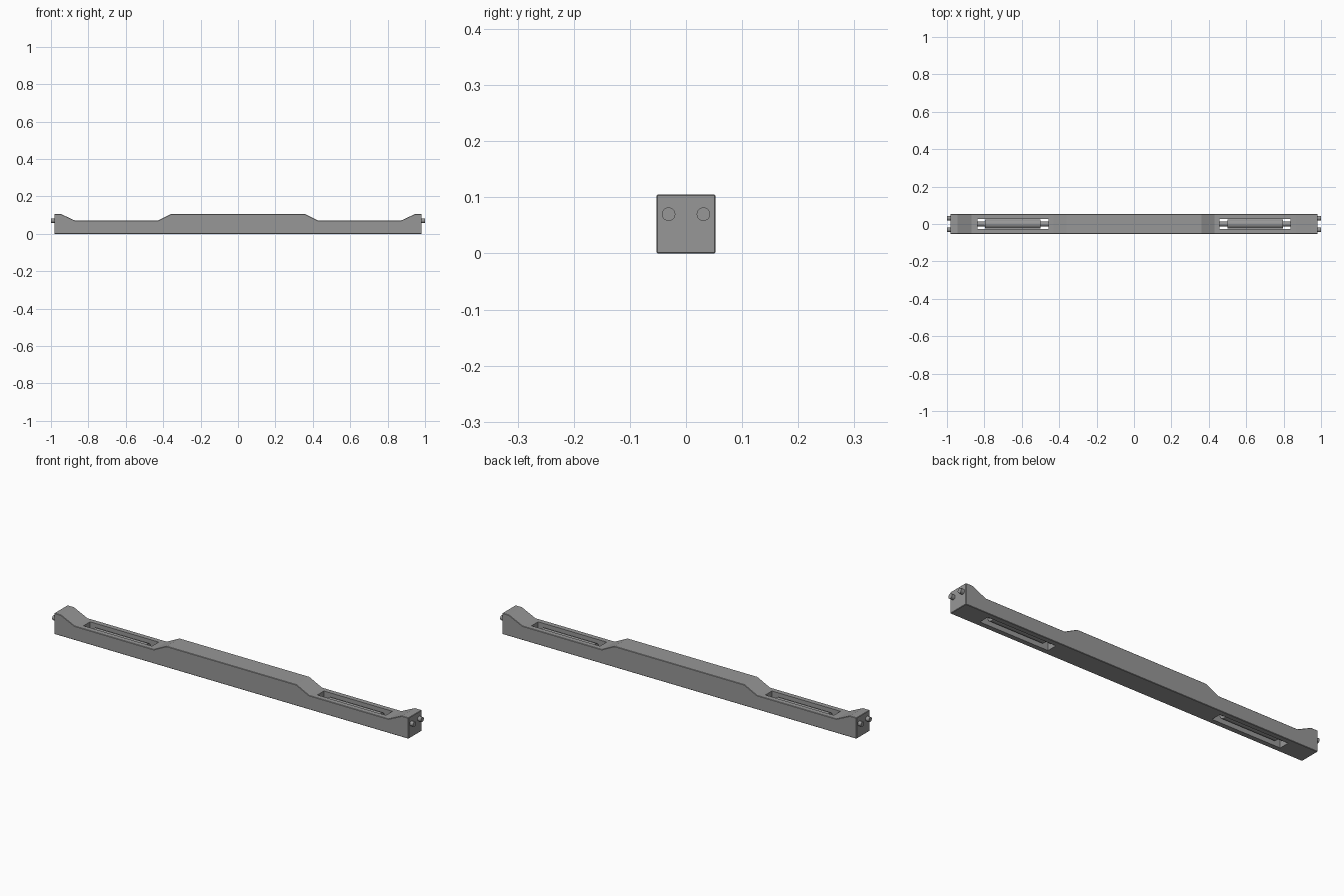
import bpy, bmesh
from math import pi

if "Cube" in bpy.data.objects:
    bpy.data.objects.remove(bpy.data.objects["Cube"])

dark = bpy.data.materials.new("dark_grey")
dark.diffuse_color = (0.31, 0.31, 0.31, 1)
dark.use_nodes = True
dark.node_tree.nodes["Principled BSDF"].inputs["Base Color"].default_value = dark.diffuse_color

def cylinder(name, loc, r, length, sides=24):
    bpy.ops.mesh.primitive_cylinder_add(vertices=sides, radius=r, depth=length,
                                        location=loc, rotation=(0, pi / 2, 0))
    ob = bpy.context.object
    ob.name = name
    ob.data.materials.append(dark)
    bpy.ops.object.shade_smooth_by_angle()
    return ob

def box(name, loc, size):
    bpy.ops.mesh.primitive_cube_add(size=1, location=loc)
    ob = bpy.context.object
    ob.name = name
    ob.scale = size
    ob.data.materials.append(dark)
    return ob

def apply(ob, mod):
    bpy.context.view_layer.objects.active = ob
    bpy.ops.object.modifier_apply(modifier=mod.name)

# Beam: side profile extruded across the width
half = [(0.982, 0), (0.982, 0.105), (0.945, 0.105), (0.87, 0.07), (0.43, 0.07), (0.36, 0.105)]
profile = half + [(-x, z) for x, z in reversed(half)]
W = 0.0525
bm = bmesh.new()
face = bm.faces.new([bm.verts.new((x, -W, z)) for x, z in profile])
ext = bmesh.ops.extrude_face_region(bm, geom=[face])
bmesh.ops.translate(bm, vec=(0, 2 * W, 0),
                    verts=[g for g in ext["geom"] if isinstance(g, bmesh.types.BMVert)])
bmesh.ops.recalc_face_normals(bm, faces=bm.faces)
mesh = bpy.data.meshes.new("beam")
bm.to_mesh(mesh)
bm.free()
mesh.materials.append(dark)
beam = bpy.data.objects.new("beam", mesh)
bpy.context.collection.objects.link(beam)

# Slightly softened edges
bev = beam.modifiers.new("bevel", "BEVEL")
bev.width = 0.002
bev.segments = 1
bev.limit_method = 'ANGLE'
bev.angle_limit = 0.9
apply(beam, bev)

for side, s in (("left", -1), ("right", 1)):
    cx = s * 0.648
    # Through slot
    cutter = box("slot_cutter", (cx, 0, 0.04), (0.38, 0.052, 0.2))
    cutter.hide_render = True
    cut = beam.modifiers.new("slot", "BOOLEAN")
    cut.operation = 'DIFFERENCE'
    cut.solver = 'EXACT'
    cut.object = cutter
    apply(beam, cut)
    bpy.data.objects.remove(cutter, do_unlink=True)
    # Roller on its axle
    cylinder(side + "_roller", (cx, 0, 0.035), 0.025, 0.295)
    cylinder(side + "_axle", (cx, 0, 0.035), 0.013, 0.39)
    # End pins
    for y in (-0.031, 0.031):
        cylinder(side + "_end_pin", (s * 0.985, y, 0.07), 0.012, 0.03)
